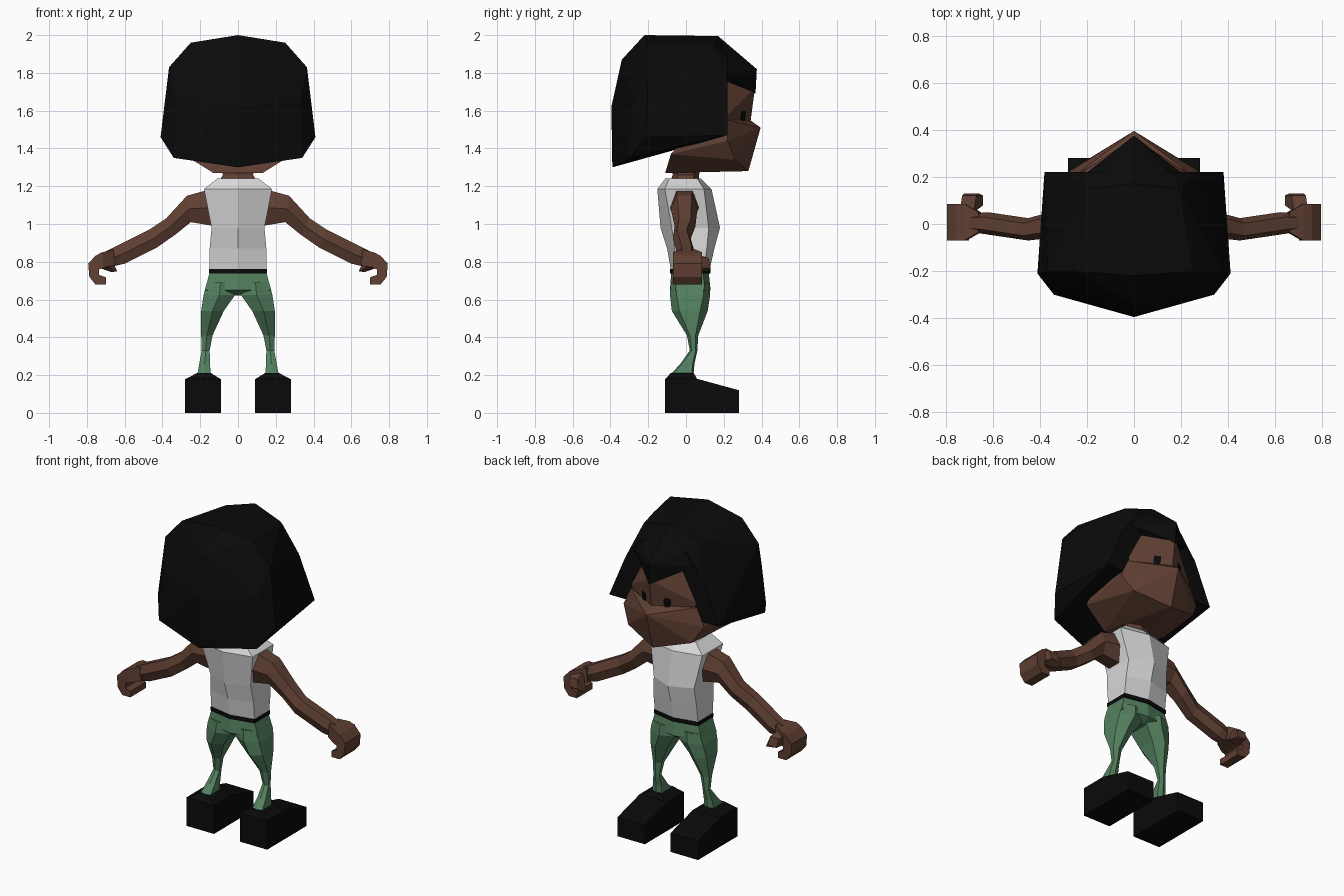
import bpy, bmesh
from mathutils import Vector

cube = bpy.data.objects.get("Cube")
if cube:
    bpy.data.objects.remove(cube)


def material(name, rgb):
    m = bpy.data.materials.new(name)
    m.use_nodes = True
    m.diffuse_color = (*rgb, 1)
    bsdf = m.node_tree.nodes["Principled BSDF"]
    bsdf.inputs["Base Color"].default_value = (*rgb, 1)
    bsdf.inputs["Roughness"].default_value = 0.9
    return m


BLACK = material("black", (0.003, 0.003, 0.003))
SKIN = material("brown skin", (0.115, 0.05, 0.032))
SHIRT = material("light grey cloth", (0.68, 0.68, 0.68))
GREEN = material("green cloth", (0.088, 0.22, 0.115))


def finish(bm, name, mat, mirror=False):
    bmesh.ops.recalc_face_normals(bm, faces=bm.faces[:])
    me = bpy.data.meshes.new(name)
    bm.to_mesh(me)
    bm.free()
    me.materials.append(mat)
    ob = bpy.data.objects.new(name, me)
    bpy.context.collection.objects.link(ob)
    if mirror:
        mod = ob.modifiers.new("mirror", "MIRROR")
        mod.use_mirror_merge = False
    return ob


def hull(name, mat, pts, both=True, mirror=False):
    """Faceted solid around the points; both adds the points' x reflections."""
    bm = bmesh.new()
    for x, y, z in pts:
        bm.verts.new((x, y, z))
        if both and x:
            bm.verts.new((-x, y, z))
    bmesh.ops.convex_hull(bm, input=bm.verts[:])
    loose = [v for v in bm.verts if not v.link_faces]
    bmesh.ops.delete(bm, geom=loose, context="VERTS")
    bmesh.ops.dissolve_limit(bm, angle_limit=0.03, verts=bm.verts[:], edges=bm.edges[:])
    return finish(bm, name, mat, mirror)


def loft(name, mat, rings, mirror=False):
    """Skin a list of equal-length point rings and cap both ends."""
    bm = bmesh.new()
    rows = [[bm.verts.new(p) for p in r] for r in rings]
    n = len(rows[0])
    for a, b in zip(rows, rows[1:]):
        for i in range(n):
            bm.faces.new((a[i], a[(i + 1) % n], b[(i + 1) % n], b[i]))
    bm.faces.new(rows[0])
    bm.faces.new(rows[-1])
    return finish(bm, name, mat, mirror)


def hexring(x0, x1, y0, y1, z, c):
    """Level six-sided ring with a ridge along the front and back centre."""
    xm = (x0 + x1) / 2
    return [(x0, y0 + c, z), (xm, y0, z), (x1, y0 + c, z),
            (x1, y1 - c, z), (xm, y1, z), (x0, y1 - c, z)]


def armring(xt, zt, xb, zb, y0, y1):
    """Tilted six-sided ring across the arm, from its top edge to its bottom edge."""
    xm, zm, c = (xt + xb) / 2, (zt + zb) / 2, (y1 - y0) * 0.22
    return [(xt, y0 + c, zt), (xt, y1 - c, zt), (xm, y1, zm),
            (xb, y1 - c, zb), (xb, y0 + c, zb), (xm, y0, zm)]


def extrude(name, mat, profile, axis, lo, hi, mirror=True):
    """Extrude a flat profile along x or y."""
    def place(p, d):
        return (d, p[0], p[1]) if axis == "x" else (p[0], d, p[1])
    return loft(name, mat, [[place(p, d) for p in profile] for d in (lo, hi)], mirror)


# Hair: large faceted cap with a flat front edge, and a pointed fringe
hull("hair", BLACK, [
    (0, -.39, 1.30), (.34, -.30, 1.35), (.41, -.21, 1.46), (.38, .22, 1.47),
    (0, -.395, 1.62), (.365, -.20, 1.83), (.33, -.28, 1.66), (0, -.34, 1.87),
    (.25, -.20, 1.96), (0, -.22, 2.0), (0, .17, 1.995), (.19, .15, 1.94),
    (.27, .22, 1.73), (.16, .22, 1.88)])
hull("hair_fringe", BLACK, [
    (0, .17, 1.995), (.16, .20, 1.88), (.21, .21, 1.80), (.135, .21, 1.755),
    (0, .375, 1.82), (0, .368, 1.69)])

# Head: upper face behind the fringe, and the broad pointed jaw
hull("upper_face", SKIN, [
    (0, .365, 1.72), (0, .34, 1.53), (.30, .17, 1.53), (.19, .15, 1.78),
    (0, .0, 1.75), (.2, .0, 1.53)])
hull("jaw", SKIN, [
    (0, .395, 1.51), (0, .33, 1.28), (.23, .22, 1.55), (0, .34, 1.55),
    (.28, .22, 1.44), (.22, .26, 1.34), (.29, -.08, 1.37), (.28, 0, 1.46),
    (.13, -.11, 1.27)])
loft("neck", SKIN, [hexring(-.11, .11, -.09, .07, 1.21, .03),
                    hexring(-.08, .08, -.07, .07, 1.26, .03),
                    hexring(-.09, .09, -.08, .08, 1.33, .03)])

# Eyes: thin plates lying on the face
centre, u, v = Vector((.08, .30, 1.57)), Vector((.87, -.5, 0)), Vector((0, .13, .99))
normal = v.cross(u).normalized()
if normal.y < 0:
    normal.negate()
outline = [(-.013, -.03), (.013, -.03), (.022, 0), (.018, .028), (-.018, .028), (-.022, 0)]
loft("eyes", BLACK, [[centre + u * a + v * b + normal * d for a, b in outline]
                     for d in (-.004, .005)], mirror=True)

# Shirt and belt
loft("shirt", SHIRT, [hexring(-w, w, y0, y1, z, c) for w, y0, y1, z, c in [
    (.15, -.08, .125, .755, .03), (.15, -.10, .15, .87, .04), (.14, -.135, .18, .98, .06),
    (.18, -.152, .135, 1.185, .04), (.11, -.11, .08, 1.24, .02)]])
loft("belt", BLACK, [hexring(-.153, .153, -.085, .13, z, .03) for z in (.738, .762)])

# Trousers: hips and two tapering legs
loft("trouser_hips", GREEN, [hexring(-w, w, y0, y1, z, .03) for w, y0, y1, z in [
    (.15, -.078, .12, .745), (.175, -.085, .13, .65), (.06, -.05, .09, .622)]])
loft("trouser_legs", GREEN, [hexring(*r) for r in [
    (.02, .165, -.08, .125, .69, .03), (.015, .182, -.085, .128, .625, .035),
    (.075, .195, -.075, .115, .54, .04), (.135, .195, .005, .065, .41, .015),
    (.15, .192, .02, .06, .33, .01), (.148, .205, -.03, .045, .26, .01),
    (.145, .215, -.08, .04, .205, .01)]], mirror=True)

# Shoes: wedge profile with a raised ankle
extrude("shoes", BLACK, [(-.11, 0), (.28, 0), (.28, .12), (.06, .18), (-.11, .18)],
        "x", .09, .28)
hull("shoe_ankles", BLACK, [
    (.09, -.11, .178), (.28, -.11, .178), (.28, .06, .178), (.09, .06, .178),
    (.145, -.08, .212), (.215, -.08, .212), (.215, .04, .212), (.145, .04, .212)],
    both=False, mirror=True)

# Arms, curled hands and thumbs
loft("arms", SKIN, [armring(*r) for r in [
    (.14, 1.185, .13, .99, -.085, .07), (.27, 1.15, .25, 1.01, -.08, .06),
    (.38, 1.03, .33, .945, -.06, .05), (.47, .97, .43, .875, -.07, .025),
    (.64, .885, .60, .79, -.045, .05), (.70, .855, .665, .775, -.035, .045)]], mirror=True)
hull("palms", SKIN, [
    (.66, -.035, .865), (.66, .05, .865), (.65, -.035, .78), (.65, .05, .78),
    (.72, -.07, .85), (.72, .085, .85), (.71, -.07, .77), (.71, .085, .77),
    (.755, -.07, .83), (.755, .085, .83), (.74, -.07, .76), (.74, .085, .76)],
    both=False, mirror=True)
extrude("fingers", SKIN, [
    (.72, .85), (.755, .832), (.793, .79), (.787, .72), (.755, .68), (.70, .68),
    (.70, .718), (.735, .73), (.735, .76), (.71, .77)], "y", -.07, .085)
hull("thumbs", SKIN, [
    (.68, .05, .84), (.74, .05, .83), (.68, .05, .77), (.74, .05, .77),
    (.67, .12, .82), (.73, .12, .82), (.66, .13, .765), (.72, .13, .765),
    (.64, .08, .75), (.67, .08, .745), (.64, .12, .75)], both=False, mirror=True)
